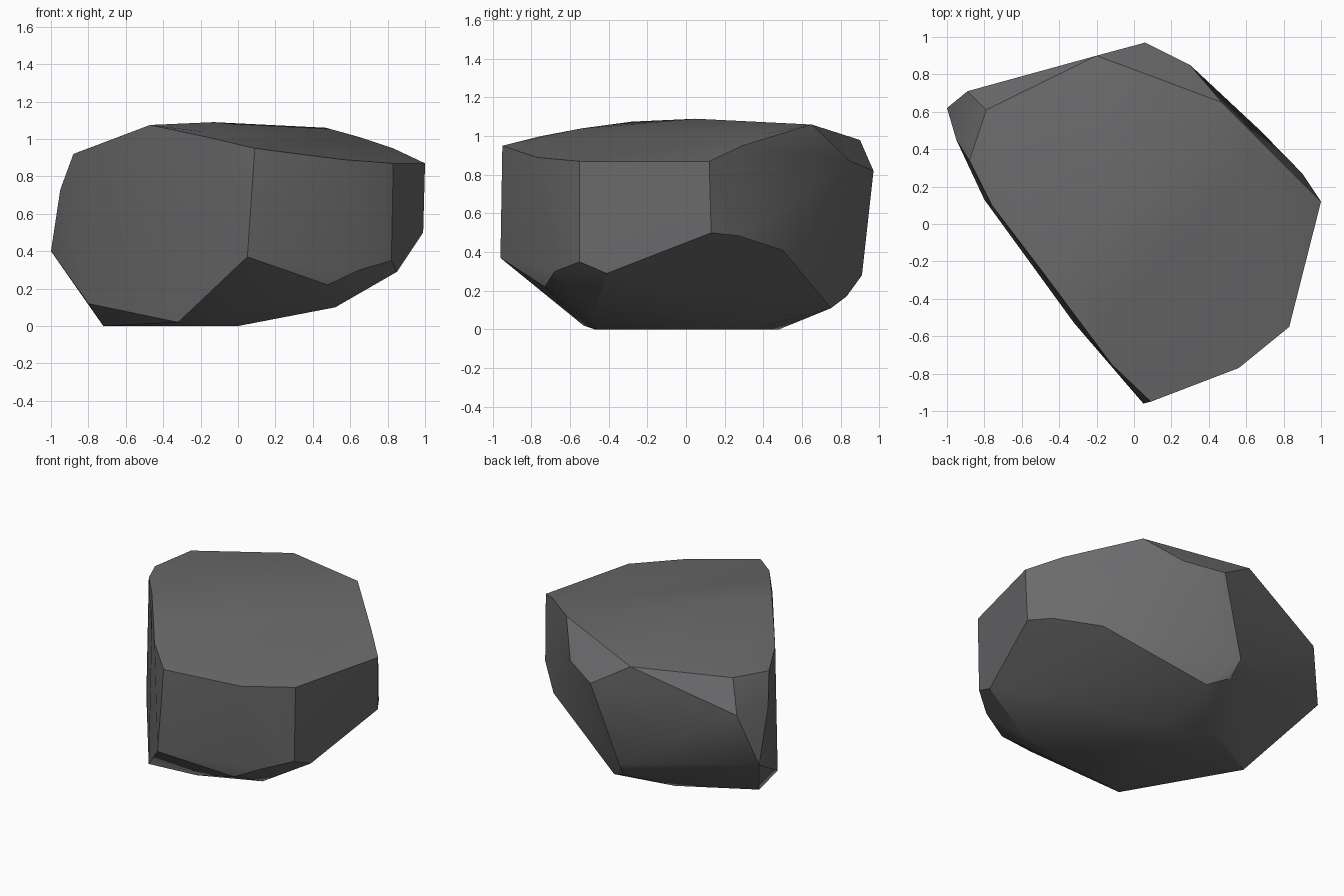
import bpy, bmesh, math

if "Cube" in bpy.data.objects:
    bpy.data.objects.remove(bpy.data.objects["Cube"])

# corner points of the rock; the faceted stone is their convex hull
base = [(-.26, -.47, 0), (-.72, .22, 0), (-.25, .48, 0), (0, .35, 0), (0, -.46, 0),
        (-.32, -.53, .02), (-.80, .13, .12), (.52, -.47, .10), (.03, .75, .11)]
middle = [(.05, -.96, .37), (.48, -.73, .22), (.65, -.68, .30), (.82, -.55, .35),
          (.85, -.41, .29), (.99, .13, .50), (.90, .27, .485), (.675, .50, .41),
          (-.12, .91, .28), (-.10, .83, .17), (-1, .62, .40), (-.89, .71, .75),
          (-.95, .45, .73)]
crown = [(.09, -.95, .95), (.56, -.77, .89), (.83, -.55, .87), (1, .12, .87),
         (.83, .29, .95), (.65, .40, 1.01), (.47, .65, 1.06), (.30, .85, .87),
         (.06, .97, .82), (-.20, .90, .98), (-.79, .61, .95), (-.88, .34, .92),
         (-.76, .10, .965), (-.47, -.28, 1.075), (-.19, -.54, 1.04),
         (-.12, -.75, 1.0), (-.27, -.57, .955), (-.13, .05, 1.09)]

bm = bmesh.new()
for p in base + middle + crown:
    bm.verts.new(p)
bmesh.ops.convex_hull(bm, input=bm.verts[:])
bmesh.ops.delete(bm, geom=[v for v in bm.verts if not v.link_faces], context='VERTS')
bmesh.ops.recalc_face_normals(bm, faces=bm.faces[:])
mesh = bpy.data.meshes.new("rock")
bm.to_mesh(mesh)
bm.free()
rock = bpy.data.objects.new("rock", mesh)
bpy.context.collection.objects.link(rock)

# single stone colour
stone = bpy.data.materials.new("dark_grey_stone")
stone.diffuse_color = (.145, .145, .15, 1)
stone.use_nodes = True
stone.node_tree.nodes["Principled BSDF"].inputs["Base Color"].default_value = stone.diffuse_color
mesh.materials.append(stone)

# soft facets with crisp main edges
bpy.context.view_layer.objects.active = rock
rock.select_set(True)
bpy.ops.object.shade_smooth_by_angle(angle=math.radians(30))
